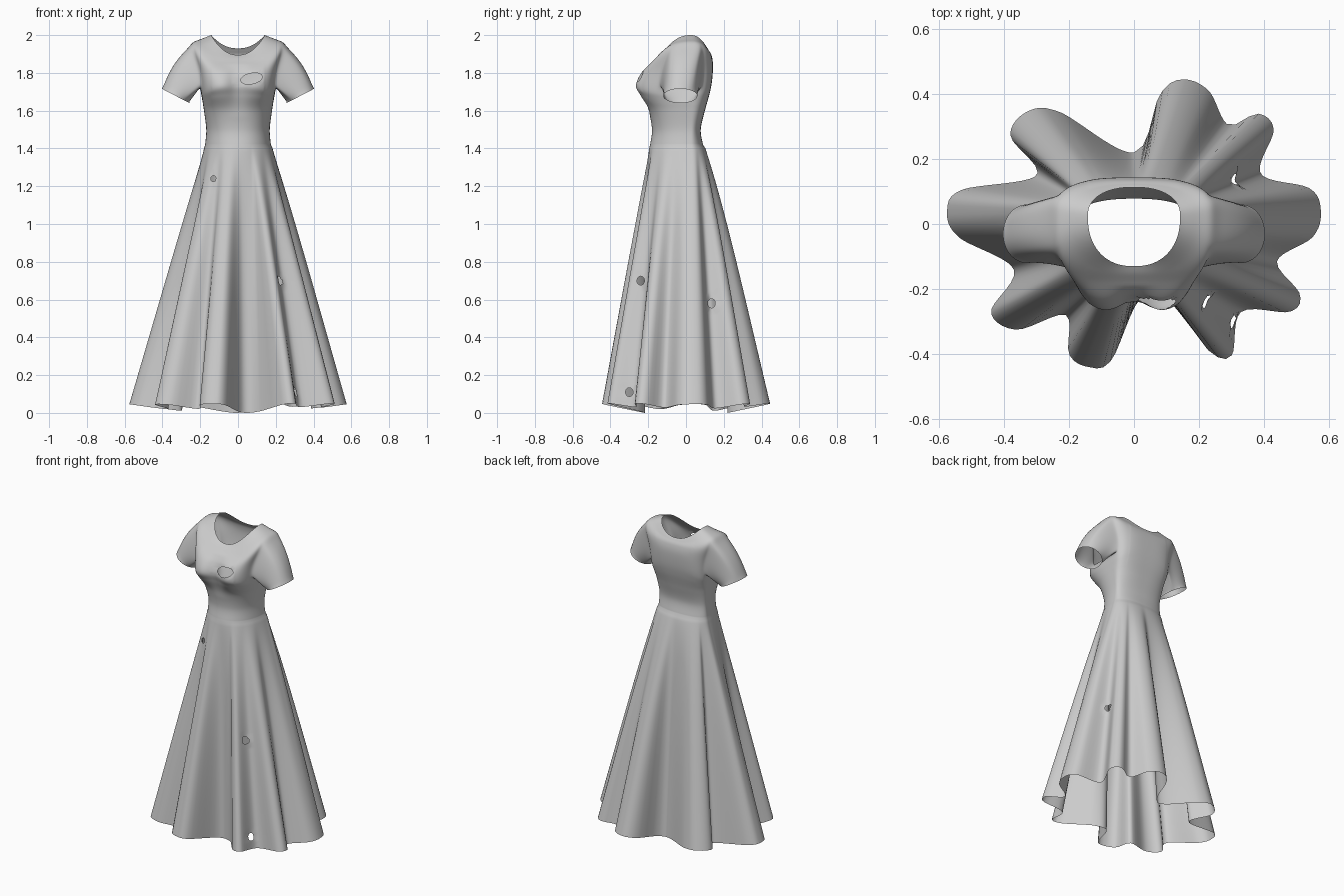
import bpy
import bmesh
from math import sin, cos, pi, atan2, hypot, copysign, exp
from mathutils import Vector
from mathutils.bvhtree import BVHTree

if "Cube" in bpy.data.objects:
    bpy.data.objects.remove(bpy.data.objects["Cube"])

COLS, SKIRT_ROWS, STEP = 192, 80, 8
HALF_ARM = 12          # armhole half width in columns
CENTRE_Y = .025

# Bodice rings from hip to neckline:
# half width, side z, front y, front z, back y, back z, squareness
RINGS = [
    (.174, 1.42, -.19, 1.42, .09, 1.42, .9),
    (.168, 1.5, -.18, 1.5, .078, 1.5, .85),
    (.18, 1.6, -.2, 1.6, .1, 1.6, .75),
    (.19, 1.66, -.25, 1.68, .125, 1.69, .65),
    (.197, 1.7, -.275, 1.735, .138, 1.76, .6),
    (.212, 1.82, -.242, 1.8, .143, 1.84, .58),
    (.25, 1.947, -.18, 1.855, .136, 1.89, .65),
    (.2, 1.977, -.152, 1.88, .122, 1.917, .8),
    (.142, 2.0, -.13, 1.895, .113, 1.93, .88),
]

# Hem outline: two shoulders of each fold, then the valley after it
HEM = [
    (.55, -.04), (.575, .04), (.54, .11), (.39, .155),
    (.43, .29), (.38, .34), (.29, .305),
    (.23, .41), (.15, .445), (.08, .4), (0, .22),
    (-.23, .345), (-.33, .345), (-.38, .27), (-.3, .15),
    (-.53, .105), (-.575, .04), (-.54, -.04), (-.37, -.14),
    (-.44, -.27), (-.36, -.325), (-.21, -.28),
    (-.2, -.4), (-.14, -.44), (-.07, -.42), (.02, -.23), (.12, -.25),
    (.23, -.39), (.3, -.405), (.33, -.27),
    (.48, -.27), (.51, -.215), (.44, -.115),
]


def spline(p0, p1, p2, p3, t):
    """Smooth interpolation of tuples from p1 to p2."""
    return [b + .5 * t * (c - a + t * (2 * a - 5 * b + 4 * c - d + t * (3 * (b - c) + d - a)))
            for a, b, c, d in zip(p0, p1, p2, p3)]


def ring_point(ring, a):
    w, zs, yf, zf, yb, zb, p = ring
    c, s = cos(a), sin(a)
    depth = yb - CENTRE_Y if s > 0 else CENTRE_Y - yf
    x = copysign(abs(c) ** p, c) * w
    y = CENTRE_Y + copysign(abs(s) ** p, s) * depth
    z = zs + ((zb if s > 0 else zf) - zs) * s * s
    if s < 0:  # hollow at the middle of the bust
        y += max(0, -yf - .19) * .45 * exp(-(x / .06) ** 2)
    return Vector((x, y, z))


# Hem points keyed by their angle, kept increasing around the dress
hem_angles = []
for x, y in HEM:
    a = atan2(y / .44, x / .57)
    while hem_angles and a < hem_angles[-1] - pi:
        a += 2 * pi
    if hem_angles:
        a = max(a, hem_angles[-1] + .06)
    hem_angles.append(a)


def hem_point(a):
    n = len(HEM)
    while a < hem_angles[0]:
        a += 2 * pi
    while a >= hem_angles[0] + 2 * pi:
        a -= 2 * pi
    i = max(k for k in range(n) if hem_angles[k] <= a)
    end = hem_angles[i + 1] if i + 1 < n else hem_angles[0] + 2 * pi
    t = (a - hem_angles[i]) / (end - hem_angles[i])
    x, y = spline(*[HEM[(i + k) % n] for k in (-1, 0, 1, 2)], t)
    lift = max(0, hypot(x / .57, y / .44) - .5) * .09
    return Vector((x, y, lift))


bm = bmesh.new()
angles = [2 * pi * k / COLS for k in range(COLS)]
rows = []

# Skirt: the folds grow from the rounded hips down to the hem
hips = [ring_point(RINGS[0], a) for a in angles]
hem = [hem_point(a) for a in angles]
for r in range(SKIRT_ROWS):
    s = 1 - r / SKIRT_ROWS
    flare = s * s / (s + .06) * 1.06
    row = []
    for a, top, low in zip(angles, hips, hem):
        p = top.lerp(low, flare)
        fullness = .012 + .02 * max(0, sin(a)) + .008 * max(0, cos(a))
        p += Vector((cos(a), sin(a), 0)) * fullness * sin(pi * s ** .5)
        p.z = top.z + (low.z - top.z) * s
        row.append(bm.verts.new(p))
    rows.append(row)

# Bodice: rings up to the neckline
last = len(RINGS) - 1
for k in range(last * STEP + 1):
    i = min(k // STEP, last - 1)
    near = [RINGS[min(max(i + d, 0), last)] for d in (-1, 0, 1, 2)]
    ring = spline(*near, k / STEP - i)
    rows.append([bm.verts.new(ring_point(ring, a)) for a in angles])

# Faces everywhere except the two armholes
arm_low, arm_high = SKIRT_ROWS + 4 * STEP + 2, SKIRT_ROWS + 6 * STEP


def in_armhole(r, c):
    side = (c + HALF_ARM) % (COLS // 2)
    return arm_low <= r < arm_high and side < 2 * HALF_ARM


for r in range(len(rows) - 1):
    for c in range(COLS):
        if not in_armhole(r, c):
            d = (c + 1) % COLS
            bm.faces.new((rows[r][c], rows[r][d], rows[r + 1][d], rows[r + 1][c]))


# Sleeves: loft each armhole edge out to an oval cuff
def add_sleeve(side, mid_col, rings=24):
    span = range(-HALF_ARM, HALF_ARM)
    loop = [rows[arm_low][(mid_col + c) % COLS] for c in span]
    loop += [rows[r][(mid_col + HALF_ARM) % COLS] for r in range(arm_low, arm_high)]
    loop += [rows[arm_high][(mid_col - c) % COLS] for c in span]
    loop += [rows[r][(mid_col - HALF_ARM) % COLS] for r in range(arm_high, arm_low, -1)]
    start = [v.co.copy() for v in loop]
    centre = sum(start, Vector()) / len(start)
    previous = loop
    for k in range(1, rings + 1):
        t = k / rings
        current = []
        for p in start:
            a = atan2((p.z - centre.z) / .11, (p.y - centre.y) / .1)
            cuff = Vector((side * (.33 + .073 * sin(a)), -.03 + .09 * cos(a), 1.678 + .038 * sin(a)))
            q = p.lerp(cuff, t)
            bulge = sin(pi * t) * .014 * max(0, sin(a))
            q += Vector((side * bulge, 0, bulge))
            current.append(bm.verts.new(q))
        for i in range(len(loop)):
            j = (i + 1) % len(loop)
            bm.faces.new((previous[i], previous[j], current[j], current[i]))
        previous = current


add_sleeve(1, 0)
add_sleeve(-1, COLS // 2)

# Soften the armhole seams
bmesh.ops.remove_doubles(bm, verts=bm.verts, dist=.00005)
soft = [v for v in bm.verts if abs(v.co.x) > .14 and v.co.z > 1.64 and not v.is_boundary]
for _ in range(16):
    bmesh.ops.smooth_vert(bm, verts=soft, factor=.5, use_axis_x=True, use_axis_y=True, use_axis_z=True)
bmesh.ops.recalc_face_normals(bm, faces=bm.faces)


# Worn holes, cut along a direction and trimmed to an oval
def cut_hole(origin, direction, ru, rv, tilt=0):
    d = Vector(direction)
    hit = BVHTree.FromBMesh(bm).ray_cast(Vector(origin), d)[0]
    if hit is None:
        return
    across, up = d.cross(Vector((0, 0, 1))), Vector((0, 0, 1))
    u = across * cos(tilt) + up * sin(tilt)
    v = up * cos(tilt) - across * sin(tilt)

    def reach(p):
        return hypot((p - hit).dot(u) / ru, (p - hit).dot(v) / rv)

    inside = {w for w in bm.verts if abs((w.co - hit).dot(d)) < .08 and reach(w.co) < 1}
    edge = {w for i in inside for f in i.link_faces for w in f.verts} - inside
    for w in edge:
        off = w.co - hit
        depth = d * off.dot(d)
        w.co = hit + depth + (off - depth) / reach(w.co)
    bmesh.ops.delete(bm, geom=list(inside), context='VERTS')


cut_hole((.072, -2, 1.77), (0, 1, 0), .058, .028, .2)
cut_hole((-.13, -2, 1.24), (0, 1, 0), .014, .016)
for y, z in ((-.24, .7), (.135, .58), (-.3, .11)):
    cut_hole((2, y, z), (-1, 0, 0), .02, .024)

# Dress object and cloth colour
mesh = bpy.data.meshes.new("dress")
bm.to_mesh(mesh)
bm.free()
dress = bpy.data.objects.new("dress", mesh)
bpy.context.collection.objects.link(dress)
cloth = bpy.data.materials.new("light grey cloth")
cloth.use_nodes = True
grey = (.6, .6, .6, 1)
cloth.diffuse_color = grey
cloth.node_tree.nodes["Principled BSDF"].inputs["Base Color"].default_value = grey
mesh.materials.append(cloth)
for face in mesh.polygons:
    face.use_smooth = True
